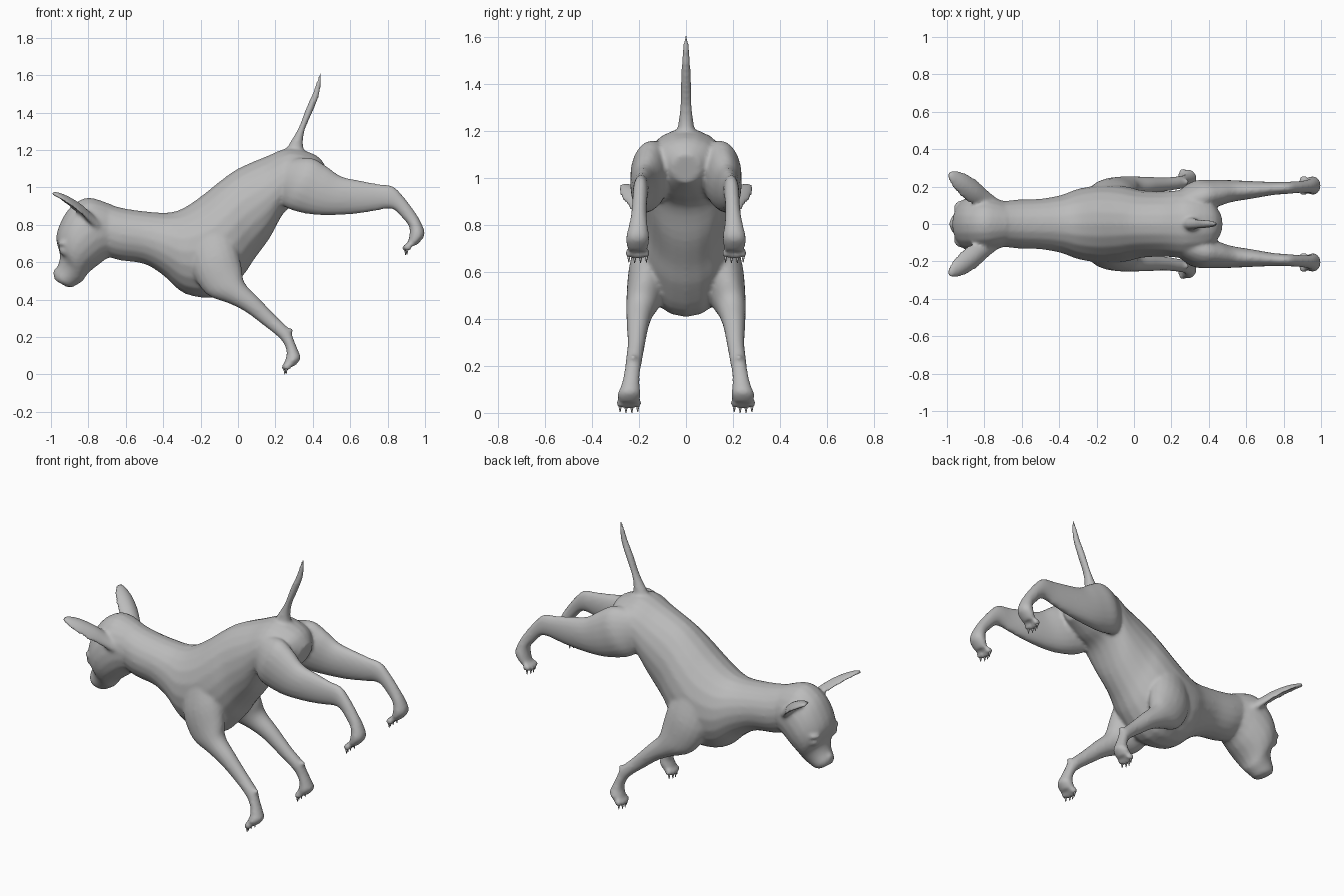
import bpy, bmesh, math
from mathutils import Vector, Matrix

cube = bpy.data.objects.get("Cube")
if cube:
    bpy.data.objects.remove(cube, do_unlink=True)

coat = bpy.data.materials.new("grey_coat")
coat.use_nodes = True
grey = (0.5, 0.5, 0.5, 1)
coat.diffuse_color = grey
coat.node_tree.nodes["Principled BSDF"].inputs["Base Color"].default_value = grey

SIDES, STEPS = 20, 4


def spline(a, b, c, d, t):
    """Smooth interpolation between b and c."""
    return 0.5 * (2 * b + (c - a) * t + (2 * a - 5 * b + 4 * c - d) * t * t
                  + (3 * b - a - 3 * c + d) * t ** 3)


def skin(bm, rings, side=1):
    """Skin rings of (centre, long radius, cross radius, cup), resampled smoothly."""
    last, dense = len(rings) - 1, []
    for i in range(last):
        near = [rings[min(max(i + k, 0), last)] for k in (-1, 0, 1, 2)]
        for s in range(STEPS):
            dense.append([spline(*v, s / STEPS) for v in zip(*near)])
    dense.append(rings[-1])
    loops = []
    for c, u, v, cup in dense:
        loop = []
        for k in range(SIDES):
            a = math.tau * k / SIDES
            p = c + u * math.cos(a) + v * math.sin(a) - v.normalized() * cup * math.sin(a) ** 2
            loop.append(bm.verts.new((p.x, p.y * side, p.z)))
        loops.append(loop)
    faces = [bm.faces.new(loops[0]), bm.faces.new(loops[-1])]
    for l0, l1 in zip(loops, loops[1:]):
        for k in range(SIDES):
            n = (k + 1) % SIDES
            faces.append(bm.faces.new((l0[k], l0[n], l1[n], l1[k])))
    bmesh.ops.recalc_face_normals(bm, faces=faces)


def limb(bm, sections, side=1):
    """Loft from outline pairs: upper x, z, lower x, z, sideways offset, half width."""
    rings = []
    for x1, z1, x2, z2, y, w in sections:
        rings.append((Vector(((x1 + x2) / 2, y, (z1 + z2) / 2)),
                      Vector(((x1 - x2) / 2, 0, (z1 - z2) / 2)), Vector((0, w, 0)), 0.0))
    skin(bm, rings, side)


def ball(bm, centre, radius, scale=(1, 1, 1)):
    m = Matrix.Translation(centre) @ Matrix.Diagonal((*scale, 1))
    bmesh.ops.create_uvsphere(bm, u_segments=16, v_segments=10, radius=radius, matrix=m)


def finish(bm, name):
    mesh = bpy.data.meshes.new(name)
    bm.to_mesh(mesh)
    bm.free()
    mesh.materials.append(coat)
    mesh.polygons.foreach_set("use_smooth", [True] * len(mesh.polygons))
    ob = bpy.data.objects.new(name, mesh)
    bpy.context.collection.objects.link(ob)
    return ob


body = bmesh.new()

# Torso and neck
limb(body, [
    (.475, 1.10, .44, .98, 0, .06), (.42, 1.17, .34, .92, 0, .15),
    (.28, 1.21, .25, .87, 0, .18), (.15, 1.165, .17, .73, 0, .175),
    (0, 1.10, .09, .62, 0, .18), (-.1, 1.03, .02, .52, 0, .20),
    (-.2, .95, -.1, .415, 0, .21), (-.3, .885, -.28, .43, 0, .19),
    (-.38, .865, -.4, .53, 0, .155), (-.5, .872, -.5, .59, 0, .135),
    (-.62, .89, -.63, .61, 0, .13), (-.72, .92, -.7, .63, 0, .12)])

# Skull and muzzle
limb(body, [
    (-.68, .91, -.64, .65, 0, .11), (-.80, .945, -.70, .62, 0, .14),
    (-.89, .90, -.74, .59, 0, .152), (-.945, .82, -.78, .56, 0, .15),
    (-.972, .73, -.81, .53, 0, .13), (-.952, .64, -.83, .50, 0, .095),
    (-.962, .585, -.86, .48, 0, .075), (-.985, .54, -.89, .465, 0, .063),
    (-.98, .505, -.92, .47, 0, .045)])
ball(body, (-.972, 0, .545), .022, (.8, 1.2, .9))

# Tail
limb(body, [
    (.24, 1.17, .38, 1.14, 0, .05), (.275, 1.235, .35, 1.21, 0, .034),
    (.325, 1.32, .355, 1.30, 0, .026), (.362, 1.42, .398, 1.40, 0, .022),
    (.402, 1.51, .436, 1.50, 0, .018), (.434, 1.61, .448, 1.61, 0, .008)])

FRONT_LEG = [
    (-.06, .84, -.27, .72, .12, .07), (-.01, .70, -.25, .56, .15, .09),
    (.02, .57, -.17, .43, .175, .078), (.035, .49, -.05, .38, .195, .06),
    (.11, .41, .04, .335, .205, .047), (.2, .315, .14, .26, .212, .037),
    (.275, .24, .215, .20, .222, .035), (.30, .18, .25, .155, .23, .034),
    (.325, .12, .26, .11, .237, .04), (.335, .085, .25, .07, .242, .05),
    (.305, .045, .245, .04, .243, .042)]
HIND_LEG = [
    (.24, 1.14, .22, .92, .11, .06), (.38, 1.16, .27, .885, .145, .085),
    (.47, 1.115, .36, .86, .16, .077), (.55, 1.06, .47, .85, .175, .06),
    (.66, 1.035, .62, .857, .183, .046), (.75, 1.018, .74, .875, .19, .035),
    (.83, 1.005, .79, .885, .193, .033), (.885, .95, .835, .88, .196, .032),
    (.945, .87, .88, .835, .2, .033), (.98, .81, .915, .79, .203, .04),
    (.998, .745, .915, .735, .206, .05), (.955, .69, .9, .69, .206, .042)]

# Ear rings: distance along the ear, half width, half thickness, cup depth
EAR = [(-.04, .05, .035, 0), (.04, .055, .024, .015), (.12, .064, .016, .028),
       (.2, .06, .014, .024), (.26, .042, .013, .012), (.3, .015, .011, 0)]
ear_base = Vector((-.785, .115, .815))
ear_axis = Vector((-.69, .52, .52)).normalized()
ear_wide = Vector((.45, .86, -.26)).normalized()
ear_face = ear_axis.cross(ear_wide)
ear_rings = [(ear_base + ear_axis * d, ear_wide * w, ear_face * t, c) for d, w, t, c in EAR]

claws = bmesh.new()
for side in (1, -1):
    limb(body, FRONT_LEG, side)
    limb(body, HIND_LEG, side)
    skin(body, ear_rings, side)
    # Eyes under a brow
    ball(body, (-.925, side * .085, .665), .032)
    ball(body, (-.93, side * .085, .70), .036, (.9, 1.2, .5))
    # Wrist pad
    ball(body, (.277, side * .225, .235), .017)
    # Toes and claws
    for px, py, pz in ((.262, .243, .042), (.908, .206, .68)):
        for k in (-1.5, -.5, .5, 1.5):
            inner = 1.5 - abs(k)
            toe = Vector((px - .008 * inner, side * (py + k * .025), pz - .004 * inner))
            ball(body, toe, .019, (1.2, .85, 1.1))
            tip = Matrix.Translation(toe + Vector((-.004, 0, -.024)))
            bmesh.ops.create_cone(claws, segments=8, radius1=.0015, radius2=.008,
                                  depth=.03, cap_ends=True, matrix=tip)

# Fuse the parts into one soft skin
dog = finish(body, "dog_body")
fuse = dog.modifiers.new("fuse", "REMESH")
fuse.mode = "VOXEL"
fuse.voxel_size = .01
fuse.use_smooth_shade = True
soften = dog.modifiers.new("soften", "SMOOTH")
soften.factor = .5
soften.iterations = 6

finish(claws, "claws")
